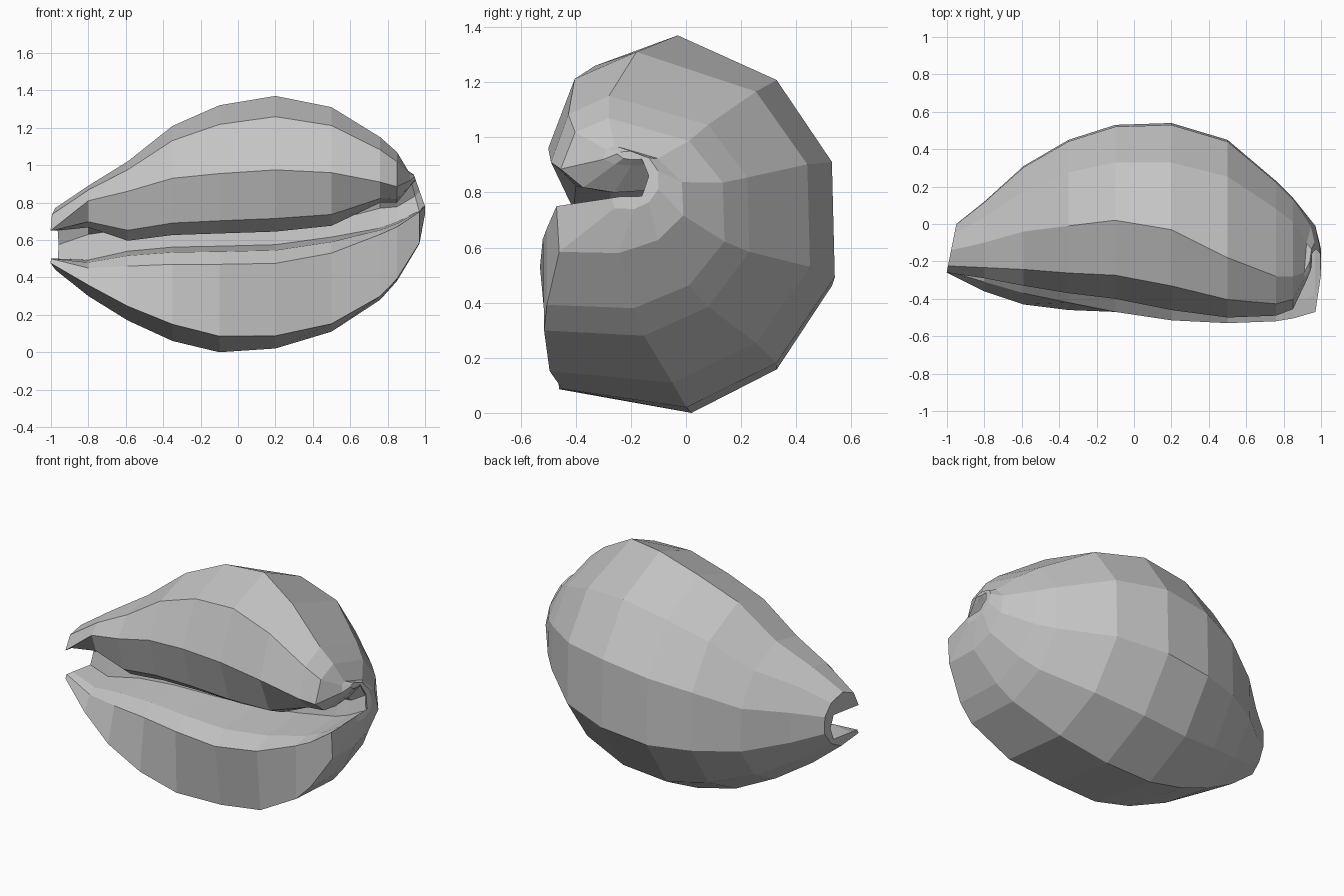
import bpy
import bmesh

cube = bpy.data.objects.get("Cube")
if cube:
    bpy.data.objects.remove(cube, do_unlink=True)

grey = bpy.data.materials.new("shell_grey")
grey.use_nodes = True
colour = (0.55, 0.55, 0.55, 1)
grey.diffuse_color = colour
grey.node_tree.nodes["Principled BSDF"].inputs["Base Color"].default_value = colour

# Stations along the shell: x, top, bottom, back, lower lip y, belly crease y,
# upper lip y, upper lip z, lower lip z, crest y
STATIONS = [
    (-1, .77, .44, 0, -.25, -.26, -.26, .65, .5, -.14),
    (-.8, .89, .3, .12, -.31, -.36, -.29, .81, .45, -.1),
    (-.59, 1.02, .17, .31, -.37, -.43, -.33, .86, .46, -.04),
    (-.35, 1.21, .06, .45, -.42, -.46, -.37, .93, .47, -.01),
    (-.1, 1.32, 0, .53, -.47, -.46, -.4, .955, .47, .02),
    (.2, 1.37, .02, .54, -.515, -.45, -.46, .975, .475, -.03),
    (.5, 1.31, .11, .45, -.53, -.495, -.5, .96, .53, -.18),
    (.76, 1.15, .28, .23, -.52, -.515, -.49, .91, .63, -.28),
    (.85, 1.07, .38, .14, -.505, -.505, -.455, .885, .67, -.28),
    (.97, .97, .58, -.01, -.47, -.46, -.3, .92, .75, -.26),
    (1, .95, .74, -.1, -.27, -.26, -.25, .94, .78, -.2),
]

# Rounded back, as fractions of the section's depth and height
BACK = [(.8, .88), (.99, .66), (1, .35), (.8, .12), (.49, 0)]


def mix(a, b, t):
    return a + (b - a) * t


def section(x, top, bottom, back, front, crease_y, lip_y, lip_z, low_z, crest_y):
    """One closed C-shaped section: outside, lower lip, slot, upper lip."""
    # The slot narrows inside the middle and stays open at both ends
    pinch = 1 if abs(x) < .7 else .6 if abs(x) < .9 else .2 if x > 0 else 0
    slot_y = back - .07 if x < -.9 else min(-.13, back - .06)
    pts = [
        (lip_y, lip_z),
        (mix(lip_y, crest_y, .3), mix(lip_z, top, .72)),
        (crest_y, top),
    ]
    pts += [(mix(front, back, u), mix(bottom, top, v)) for u, v in BACK]
    pts += [
        (crease_y, mix(bottom, top, .06 - .05 * x)),
        (front, low_z),
        (mix(front, slot_y, .25), mix(low_z, lip_z, .14 * pinch)),
        (slot_y, mix(low_z, lip_z, .2 * pinch)),
        (slot_y + .025, mix(low_z, lip_z, .5)),
        (slot_y, mix(lip_z, low_z, .6 * pinch)),
        (mix(lip_y, slot_y, .6), mix(lip_z, low_z, .66 * pinch)),
        (mix(lip_y, slot_y, .25), mix(lip_z, low_z, .52 * pinch)),
    ]
    ring = []
    for y, z in pts:
        shift = 0
        if x < -.9:  # beak is set back behind its tips
            shift = .05 * (y - front) / (back - front)
        elif x > .9:  # upper tip is shorter than the lower one
            shift = -.06 * max(0, z - low_z) / (top - low_z)
        ring.append((x + shift, y, z))
    return ring


# Shell body lofted through the sections, with the rims closed at both ends
bm = bmesh.new()
rings = [[bm.verts.new(p) for p in section(*s)] for s in STATIONS]
count = len(rings[0])
for a, b in zip(rings, rings[1:]):
    for i in range(count):
        j = (i + 1) % count
        bm.faces.new((a[i], a[j], b[j], b[i]))
bm.faces.new(rings[0])
bm.faces.new(rings[-1])
bmesh.ops.recalc_face_normals(bm, faces=bm.faces)

mesh = bpy.data.meshes.new("shell")
bm.to_mesh(mesh)
bm.free()
mesh.materials.append(grey)
shell = bpy.data.objects.new("shell", mesh)
bpy.context.collection.objects.link(shell)
